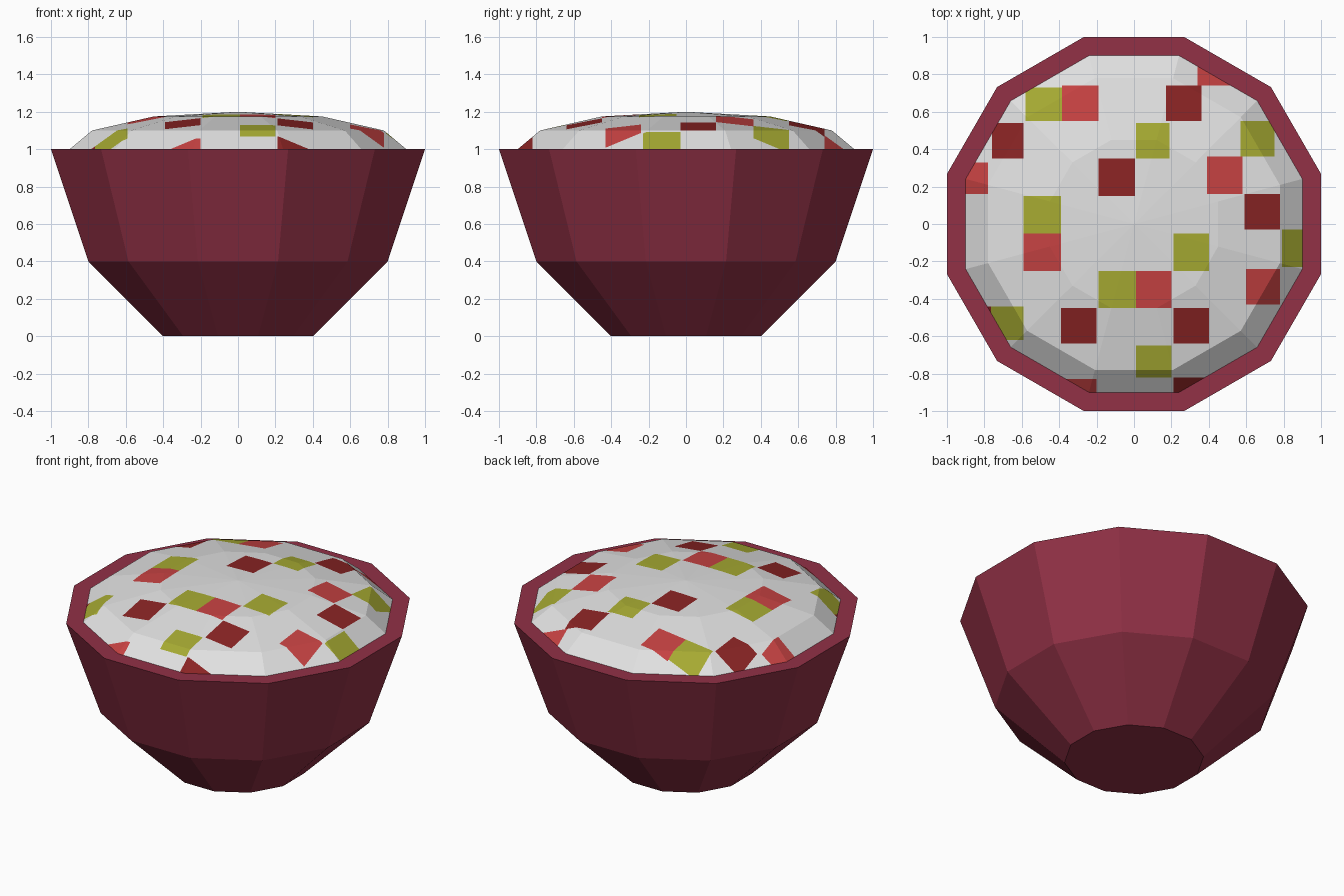
import bpy, bmesh, math
from mathutils import Vector

if "Cube" in bpy.data.objects:
    bpy.data.objects.remove(bpy.data.objects["Cube"])

SIDES = 12


def material(name, r, g, b):
    lin = lambda c: ((c / 255 + 0.055) / 1.055) ** 2.4
    m = bpy.data.materials.new(name)
    m.diffuse_color = (lin(r), lin(g), lin(b), 1)
    m.use_nodes = True
    m.node_tree.nodes["Principled BSDF"].inputs["Base Color"].default_value = m.diffuse_color
    return m


def ring(bm, apothem, z):
    # twelve-sided ring with flat sides facing the axes
    r = apothem / math.cos(math.pi / SIDES)
    return [bm.verts.new((r * math.cos((i + 0.5) * math.tau / SIDES),
                          r * math.sin((i + 0.5) * math.tau / SIDES), z))
            for i in range(SIDES)]


def bridge(bm, a, b):
    for i in range(SIDES):
        j = (i + 1) % SIDES
        bm.faces.new((a[i], a[j], b[j], b[i]))


def finish(bm, name, mats):
    me = bpy.data.meshes.new(name)
    bm.to_mesh(me)
    bm.free()
    for m in mats:
        me.materials.append(m)
    bpy.context.collection.objects.link(bpy.data.objects.new(name, me))


maroon = material("maroon bowl", 146, 49, 70)
white = material("white rice", 225, 225, 225)
olive = material("olive green", 166, 170, 50)
red = material("light red", 198, 66, 66)
dark = material("dark red", 138, 36, 36)

# bowl: base, two sloping walls and a flat rim
bm = bmesh.new()
rings = [ring(bm, a, z) for a, z in ((0.4, 0), (0.8, 0.4), (1, 1), (0.9, 1))]
bm.faces.new(rings[0][::-1])
for a, b in zip(rings, rings[1:]):
    bridge(bm, a, b)
finish(bm, "bowl", [maroon])

# food dome
bm = bmesh.new()
rings = [ring(bm, a, z) for a, z in ((0.9, 1), (0.78, 1.1), (0.45, 1.175))]
for a, b in zip(rings, rings[1:]):
    bridge(bm, a, b)
apex = bm.verts.new((0, 0, 1.2))
for i in range(SIDES):
    bm.faces.new((rings[-1][i], rings[-1][(i + 1) % SIDES], apex))
bmesh.ops.triangulate(bm, faces=[f for f in bm.faces if len(f.verts) > 3])

# coloured pieces seen from above: x0, x1, y0, y1
OLIVE = [(-.58, -.385, .55, .73), (.01, .19, .35, .54), (.57, .75, .36, .55),
         (-.59, -.39, -.05, .15), (.21, .40, -.25, -.05), (.79, .95, -.23, -.03),
         (-.19, .01, -.45, -.25), (-.765, -.59, -.62, -.44), (.01, .20, -.82, -.65)]
RED = [(.34, .53, .74, .95), (-.385, -.19, .55, .74), (.39, .58, .16, .36),
       (-.95, -.78, .16, .33), (-.59, -.39, -.25, -.05), (.01, .20, -.45, -.25),
       (.60, .78, -.43, -.24), (-.37, -.20, -.95, -.83)]
DARK = [(.17, .36, .55, .74), (-.76, -.59, .35, .54), (-.19, .005, .15, .35),
        (.59, .78, -.03, .16), (-.39, -.20, -.64, -.45), (.21, .40, -.64, -.45),
        (.21, .38, -.95, -.82), (-.79, -.765, -.58, -.44)]


def overlapping(box):
    x0, x1, y0, y1 = box
    out = []
    for f in bm.faces:
        xs = [v.co.x for v in f.verts]
        ys = [v.co.y for v in f.verts]
        if max(xs) > x0 and min(xs) < x1 and max(ys) > y0 and min(ys) < y1:
            out.append(f)
    return out


# cut each piece into the dome and colour the faces inside it
for index, boxes in enumerate((OLIVE, RED, DARK), 1):
    for box in boxes:
        for k, value in enumerate(box):
            axis = Vector((1, 0, 0)) if k < 2 else Vector((0, 1, 0))
            faces = overlapping(box)
            geom = set(faces)
            for f in faces:
                geom.update(f.edges)
                geom.update(f.verts)
            bmesh.ops.bisect_plane(bm, geom=list(geom), dist=1e-5,
                                   plane_co=axis * value, plane_no=axis)
        for f in bm.faces:
            c = f.calc_center_median()
            if box[0] < c.x < box[1] and box[2] < c.y < box[3]:
                f.material_index = index
finish(bm, "food_dome", [white, olive, red, dark])
